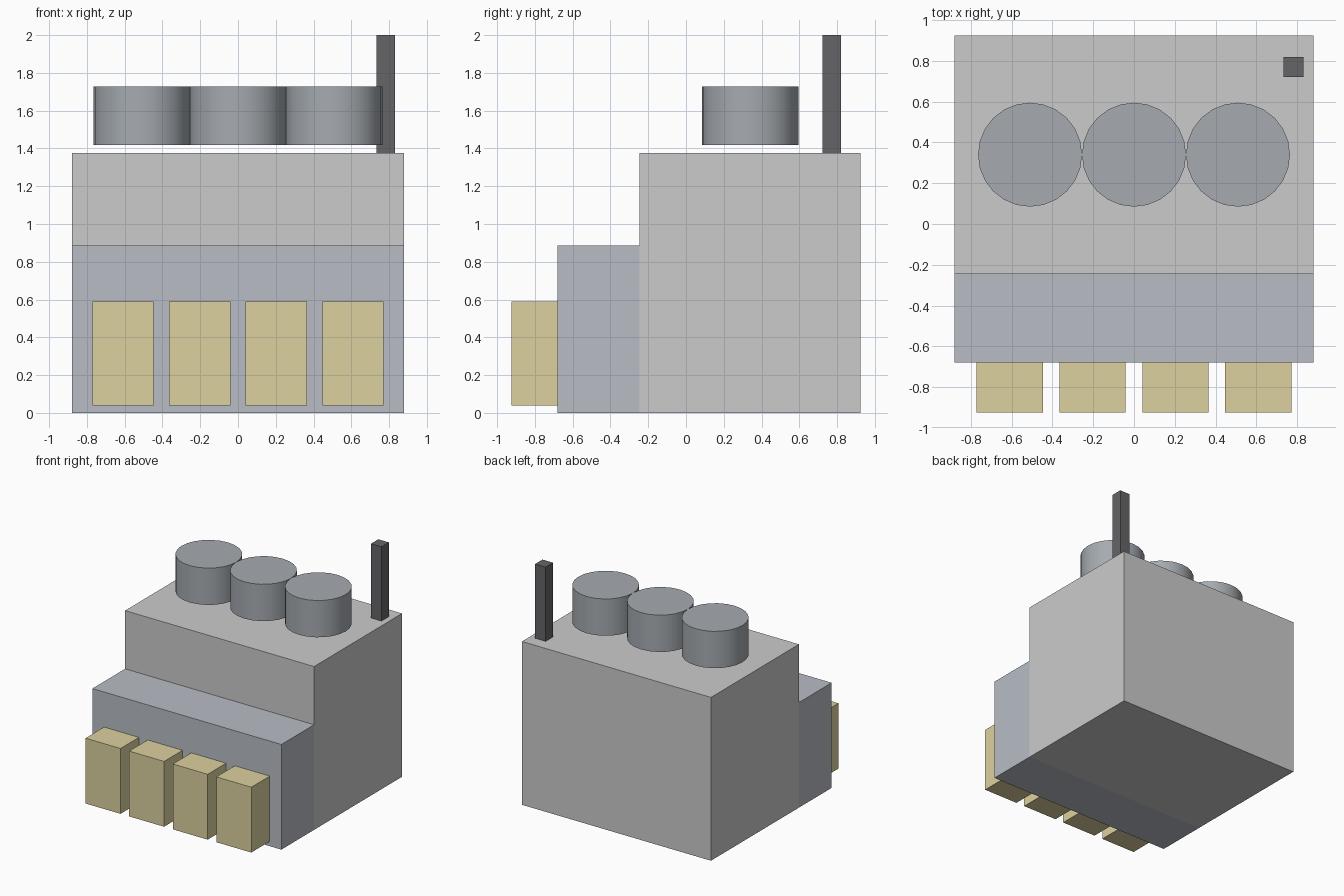
import bpy

if "Cube" in bpy.data.objects:
    bpy.data.objects.remove(bpy.data.objects["Cube"])


def material(name, color):
    mat = bpy.data.materials.new(name)
    mat.diffuse_color = (*color, 1)
    mat.use_nodes = True
    mat.node_tree.nodes["Principled BSDF"].inputs["Base Color"].default_value = mat.diffuse_color
    return mat


def box(name, x, y, z, mat=None):
    """Box from (min, max) ranges on each axis."""
    bpy.ops.mesh.primitive_cube_add(
        size=1, location=[(a + b) / 2 for a, b in (x, y, z)])
    ob = bpy.context.object
    ob.name = name
    ob.scale = [b - a for a, b in (x, y, z)]
    bpy.ops.object.transform_apply(location=False, rotation=False, scale=True)
    if mat:
        ob.data.materials.append(mat)
    return ob


blue_grey = material("blue_grey", (0.48, 0.51, 0.56))
steel = material("steel", (0.38, 0.41, 0.44))
sand = material("sand", (0.72, 0.64, 0.35))
dark = material("dark", (0.13, 0.13, 0.14))

# Main building and lower front hall
box("main_building", (-0.88, 0.88), (-0.245, 0.925), (0, 1.375))
box("front_hall", (-0.88, 0.88), (-0.68, -0.245), (0, 0.885), blue_grey)

# Row of loading bays
for i in range(4):
    cx = (i - 1.5) * 0.406
    box(f"loading_bay_{i + 1}", (cx - 0.1625, cx + 0.1625),
        (-0.925, -0.68), (0.04, 0.59), sand)

# Roof tanks, hovering just above the roof
for i in range(3):
    bpy.ops.mesh.primitive_cylinder_add(
        vertices=24, radius=0.255, depth=0.31,
        location=((i - 1) * 0.51, 0.34, 1.572))
    tank = bpy.context.object
    tank.name = f"roof_tank_{i + 1}"
    tank.data.materials.append(steel)
    bpy.ops.object.shade_smooth_by_angle()

# Mast at the back corner of the roof
box("mast", (0.733, 0.831), (0.722, 0.82), (1.375, 2.0), dark)
